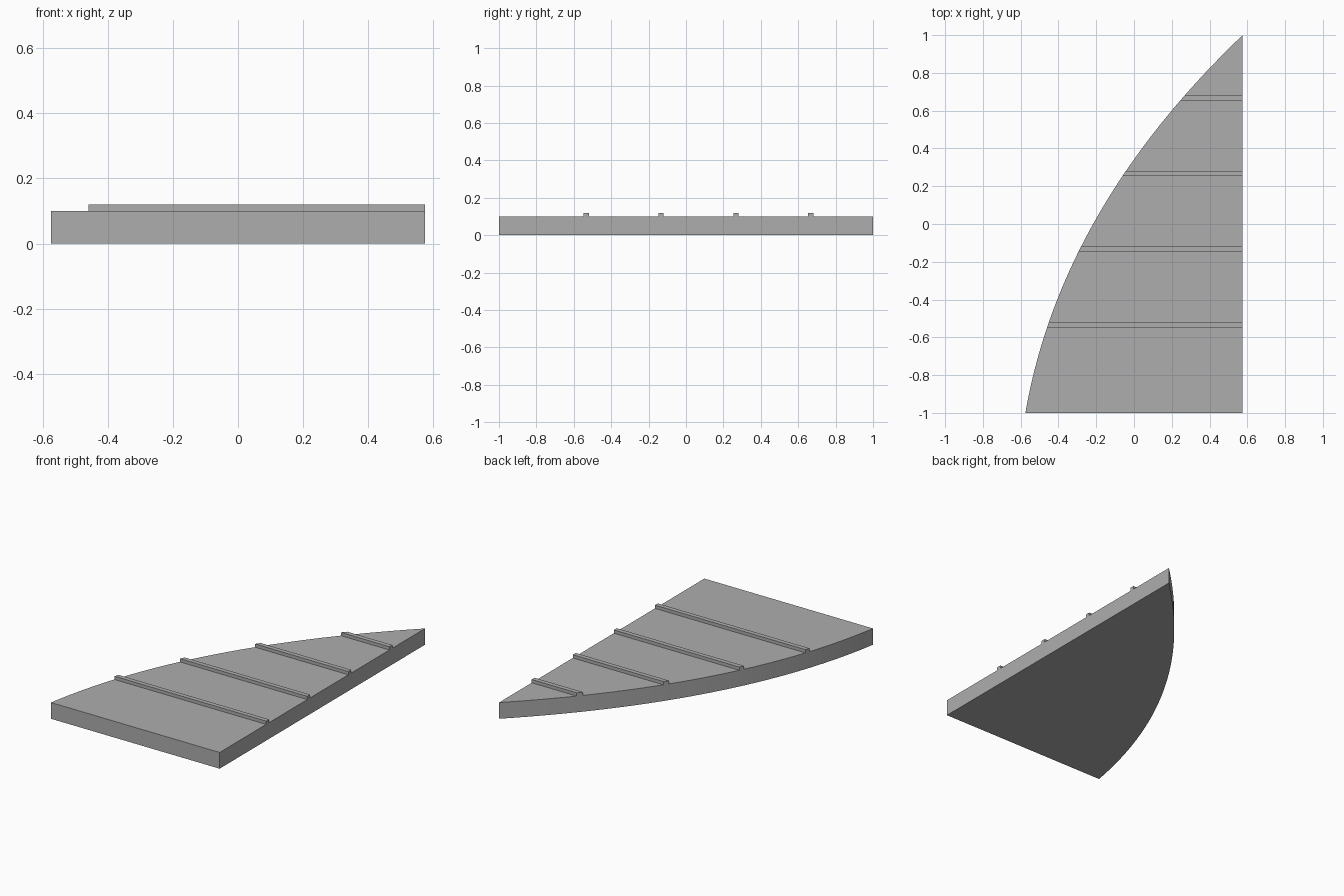
import bpy
import bmesh
import math

if "Cube" in bpy.data.objects:
    bpy.data.objects.remove(bpy.data.objects["Cube"])

HALF_W, HALF_L = 0.575, 1.0
CONTROL = (-0.388, 0.08)
THICK, RIB_TOP = 0.10, 0.12
RIB_WIDTH = 0.028

grey = bpy.data.materials.new("plain_grey")
grey.use_nodes = True
colour = (0.42, 0.42, 0.42, 1)
grey.diffuse_color = colour
grey.node_tree.nodes["Principled BSDF"].inputs["Base Color"].default_value = colour


def curve_point(t):
    """Point on the bowed edge, from the front corner to the back tip."""
    a, b, c = (1 - t) ** 2, 2 * t * (1 - t), t * t
    return (HALF_W * (c - a) + b * CONTROL[0], HALF_L * (c - a) + b * CONTROL[1])


def edge_x(y):
    """x of the bowed edge at a given y, found by bisection."""
    low, high = 0.0, 1.0
    for _ in range(40):
        mid = (low + high) / 2
        if curve_point(mid)[1] < y:
            low = mid
        else:
            high = mid
    return curve_point(low)[0]


def prism(name, outline, z0, z1):
    """Extrude a flat outline from z0 to z1."""
    bm = bmesh.new()
    base = bm.faces.new([bm.verts.new((x, y, z0)) for x, y in outline])
    top = bmesh.ops.extrude_face_region(bm, geom=[base], use_keep_orig=True)
    for v in top["geom"]:
        if isinstance(v, bmesh.types.BMVert):
            v.co.z = z1
    bmesh.ops.recalc_face_normals(bm, faces=bm.faces)
    mesh = bpy.data.meshes.new(name)
    bm.to_mesh(mesh)
    bm.free()
    mesh.materials.append(grey)
    obj = bpy.data.objects.new(name, mesh)
    bpy.context.collection.objects.link(obj)
    bpy.ops.object.select_all(action="DESELECT")
    obj.select_set(True)
    bpy.context.view_layer.objects.active = obj
    bpy.ops.object.shade_smooth_by_angle(angle=math.radians(30))
    return obj


# Slab with one bowed side
steps = 48
bowed = [curve_point(i / steps) for i in range(steps + 1)]
prism("slab", bowed + [(HALF_W, -HALF_L)], 0, THICK)

# Cross ribs, trimmed to the bowed side
for i in range(4):
    y = -0.533 + 0.4 * i
    y0, y1 = y - RIB_WIDTH / 2, y + RIB_WIDTH / 2
    prism(f"cross_rib_{i + 1}",
          [(edge_x(y0), y0), (HALF_W, y0), (HALF_W, y1), (edge_x(y1), y1)],
          THICK, RIB_TOP)
